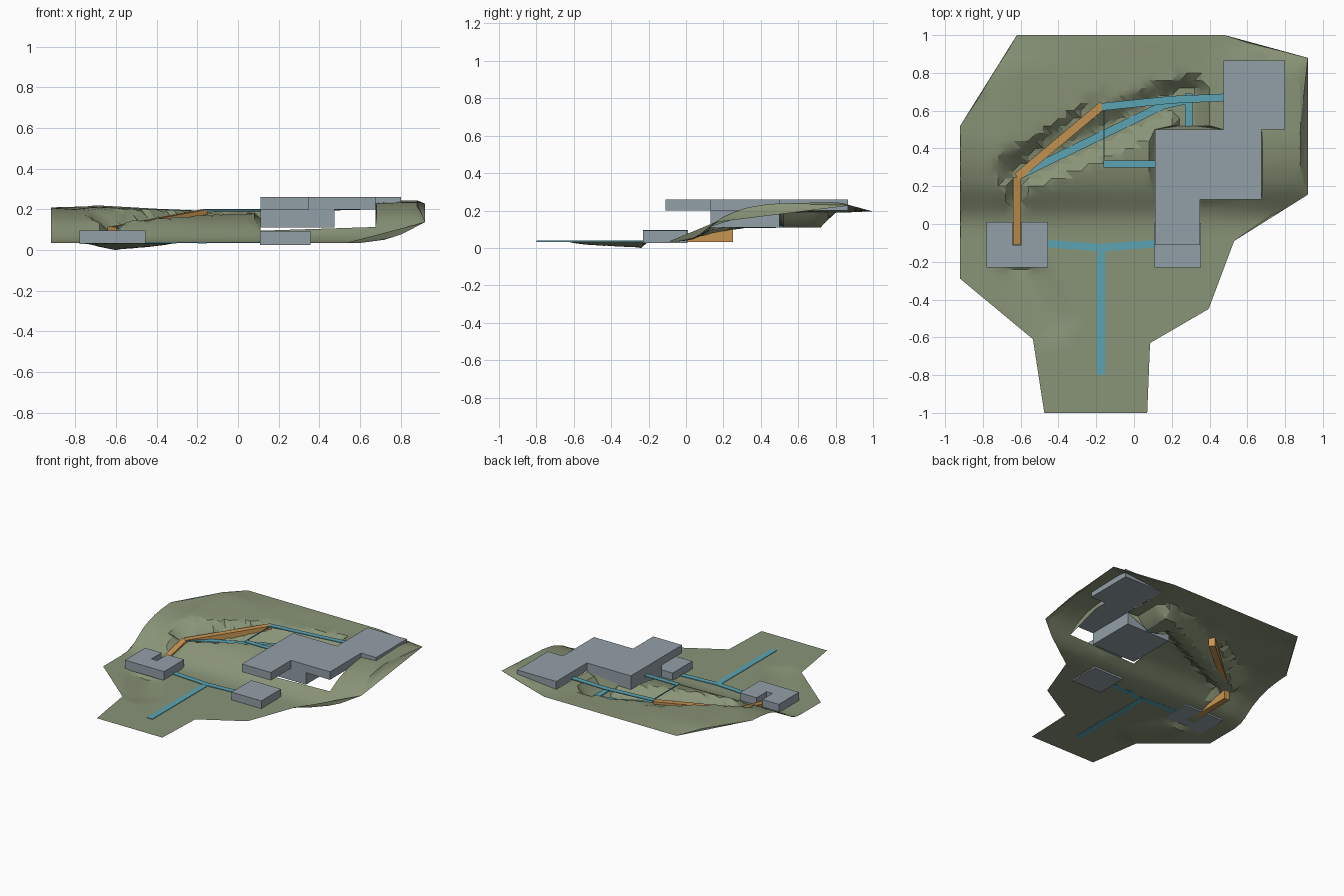
import bpy, bmesh, math
from mathutils import Vector
from mathutils.geometry import delaunay_2d_cdt

if "Cube" in bpy.data.objects:
    bpy.data.objects.remove(bpy.data.objects["Cube"])


def material(name, rgb):
    m = bpy.data.materials.new(name)
    m.diffuse_color = (*rgb, 1)
    m.use_nodes = True
    m.node_tree.nodes["Principled BSDF"].inputs["Base Color"].default_value = m.diffuse_color
    return m


GRASS = material("olive ground", (0.25, 0.295, 0.185))
STONE = material("blue grey building", (0.29, 0.35, 0.39))
WATER = material("blue walkway", (0.105, 0.37, 0.45))
WOOD = material("orange ramp", (0.58, 0.30, 0.085))


def finish(bm, name, mat):
    bmesh.ops.recalc_face_normals(bm, faces=bm.faces[:])
    me = bpy.data.meshes.new(name)
    bm.to_mesh(me)
    bm.free()
    me.materials.append(mat)
    ob = bpy.data.objects.new(name, me)
    bpy.context.collection.objects.link(ob)
    return ob


def prism(name, outline, z0, z1, mat):
    """Extrude a flat outline between two heights."""
    bm = bmesh.new()
    f = bm.faces.new([bm.verts.new((x, y, z0)) for x, y in outline])
    r = bmesh.ops.extrude_face_region(bm, geom=[f])
    for v in r["geom"]:
        if isinstance(v, bmesh.types.BMVert):
            v.co.z = z1
    return finish(bm, name, mat)


def rect(x0, x1, y0, y1):
    return [(x0, y0), (x1, y0), (x1, y1), (x0, y1)]


def ribbon(name, pts, width, mat, bottoms=None, thick=0.006):
    """Mitred strip along a 3D path, either thin or solid down to given heights."""
    bm = bmesh.new()
    P = [Vector(p) for p in pts]
    rings = []
    for i, p in enumerate(P):
        dirs = [(P[j + 1] - P[j]).xy.normalized() for j in (i - 1, i) if 0 <= j < len(P) - 1]
        t = sum(dirs, Vector((0, 0))).normalized()
        n = Vector((-t.y, t.x)) * (width / 2 / max(0.4, t.dot(dirs[0])))
        zb = bottoms[i] if bottoms else p.z - thick
        rings.append([bm.verts.new((p.x + s * n.x, p.y + s * n.y, z))
                      for s, z in ((1, p.z), (-1, p.z), (-1, zb), (1, zb))])
    for a, b in zip(rings, rings[1:]):
        for k in range(4):
            bm.faces.new((a[k], a[(k + 1) % 4], b[(k + 1) % 4], b[k]))
    bm.faces.new(rings[0])
    bm.faces.new(rings[-1])
    return finish(bm, name, mat)


def inside(x, y, poly):
    hit = False
    for (ax, ay), (bx, by) in zip(poly, poly[1:] + poly[:1]):
        if (ay > y) != (by > y) and x < ax + (y - ay) * (bx - ax) / (by - ay):
            hit = not hit
    return hit


def interp(table, t):
    if t <= table[0][0]:
        return table[0][1]
    for (a, va), (b, vb) in zip(table, table[1:]):
        if t <= b:
            return va + (vb - va) * (t - a) / (b - a)
    return table[-1][1]


def along(x, y, a, b):
    """Distance to a segment and the position along it."""
    dx, dy = b[0] - a[0], b[1] - a[1]
    t = max(0, min(1, ((x - a[0]) * dx + (y - a[1]) * dy) / (dx * dx + dy * dy)))
    return math.hypot(x - a[0] - t * dx, y - a[1] - t * dy), t


# Terrain rules: ridge height across x, slope shape along y, carved trenches
RIDGE = [(-0.92, 0.215), (-0.8, 0.207), (-0.7, 0.22), (-0.4, 0.203), (-0.1, 0.19),
         (0.35, 0.188), (0.5, 0.205), (0.7, 0.24), (0.92, 0.245)]
SLOPE = [(-0.02, 0), (0.05, 0.09), (0.1, 0.27), (0.15, 0.47), (0.2, 0.63),
         (0.25, 0.74), (0.33, 0.87), (0.45, 0.96), (0.75, 1)]
TRENCHES = [((-0.62, -0.1, 0.025), (-0.62, 0.25, 0.1), 0.03, 2.0),
            ((-0.62, 0.25, 0.1), (-0.17, 0.63, 0.18), 0.05, 1.6),
            ((-0.62, 0.25, 0.105), (0.16, 0.63, 0.11), 0.045, 0.95),
            ((0.16, 0.63, 0.11), (0.29, 0.68, 0.11), 0.055, 1.6),
            ((0.29, 0.68, 0.11), (0.29, 0.5, 0.11), 0.055, 1.8)]


def height(x, y):
    top = interp(RIDGE, x)
    k = max(0, min(1, (y - 0.8) / 0.2))
    top += (0.195 - top) * k * k * (3 - 2 * k)
    z = 0.035 + (top - 0.035) * interp(SLOPE, y)
    for a, b, r, steep in TRENCHES:
        d, t = along(x, y, a, b)
        z = min(z, a[2] + (b[2] - a[2]) * t + max(0, d - r) * steep)
    # Shallow hollow in front of the small building
    if y < -0.235:
        d, t = along(x, y, (-0.6, -0.24), (-0.45, -0.5))
        z -= 0.035 * max(0, 1 - d / 0.14) ** 0.7 * (1 - 0.4 * t)
    return max(z, 0)


OUTLINE = [(-0.62, 1), (0.48, 1), (0.92, 0.88), (0.92, 0.155), (0.53, -0.09), (0.395, -0.45),
           (0.085, -0.63), (0.07, -1), (-0.475, -1), (-0.535, -0.61), (-0.92, -0.29), (-0.92, 0.52)]
HALL = [(0.11, 0.13), (0.675, 0.13), (0.675, 0.5), (0.8, 0.5), (0.8, 0.865),
        (0.475, 0.865), (0.475, 0.5), (0.11, 0.5)]

# Ground: grid sheet trimmed to its outline and opened under the main building
STEP = 0.04
pts, edges = [], []
for loop in (OUTLINE, HALL):
    n = len(pts)
    pts += [Vector(p) for p in loop]
    edges += [(n + i, n + (i + 1) % len(loop)) for i in range(len(loop))]
for i in range(-23, 24):
    for j in range(-25, 26):
        p = (i * STEP + 0.0007 * (j % 2), j * STEP)
        if inside(*p, OUTLINE) and not inside(*p, HALL):
            pts.append(Vector(p))
co, _, tris, *_ = delaunay_2d_cdt(pts, edges, [], 0, 1e-5)
bm = bmesh.new()
vs = [bm.verts.new((p.x, p.y, height(p.x, p.y))) for p in co]
for t in tris:
    c = sum((co[i] for i in t), Vector((0, 0))) / 3
    if inside(c.x, c.y, OUTLINE) and not inside(c.x, c.y, HALL):
        f = bm.faces.new([vs[i] for i in t])
        f.smooth = True
bmesh.ops.delete(bm, geom=[v for v in bm.verts if not v.link_faces], context="VERTS")
ground = finish(bm, "ground", GRASS)
if sum(p.normal.z for p in ground.data.polygons) < 0:
    ground.data.flip_normals()
bpy.context.view_layer.objects.active = ground
ground.select_set(True)
bpy.ops.object.shade_smooth_by_angle(angle=math.radians(25))

# Buildings
prism("main_building_upper_floor",
      [(0.11, -0.11), (0.35, -0.11), (0.35, 0.13)] + HALL[1:], 0.2, 0.26, STONE)
prism("main_building_middle_floor", rect(0.11, 0.475, 0.13, 0.5), 0.11, 0.2, STONE)
prism("main_building_lower_block", rect(0.108, 0.355, -0.23, 0.005), 0.026, 0.093, STONE)
prism("gatehouse", [(-0.78, -0.23), (-0.455, -0.23), (-0.455, 0.01), (-0.595, 0.01), (-0.595, -0.11),
                    (-0.643, -0.11), (-0.643, 0.01), (-0.78, 0.01)], 0.03, 0.097, STONE)

# Ramps
ribbon("lower_ramp", [(-0.619, -0.108, 0.037), (-0.619, 0.25, 0.115)], 0.044, WOOD, [0.033, 0.033])
ribbon("upper_ramp", [(-0.619, 0.25, 0.115), (-0.165, 0.63, 0.2)], 0.044, WOOD, [0.108, 0.115])

# Walkways
ribbon("entry_path", [(-0.175, -0.8, 0.039), (-0.175, -0.12, 0.039)], 0.044, WATER)
ribbon("cross_path", [(-0.455, -0.105, 0.04), (-0.175, -0.125, 0.04), (0.11, -0.105, 0.04)], 0.04, WATER)
ribbon("trench_path", [(-0.6, 0.262, 0.117), (0.0, 0.553, 0.118), (0.15, 0.627, 0.118),
                       (0.29, 0.66, 0.118)], 0.042, WATER)
ribbon("trench_path_end", [(0.29, 0.69, 0.119), (0.29, 0.5, 0.119)], 0.042, WATER)
ribbon("bridge_path", [(-0.17, 0.62, 0.201), (0.2, 0.658, 0.203), (0.475, 0.67, 0.215)], 0.04, WATER)
ribbon("terrace_path", [(-0.16, 0.317, 0.199), (0.11, 0.317, 0.199)], 0.036, WATER)
ribbon("terrace_edge", [(-0.158, 0.3, 0.2), (-0.158, 0.62, 0.2)], 0.006, WATER)
